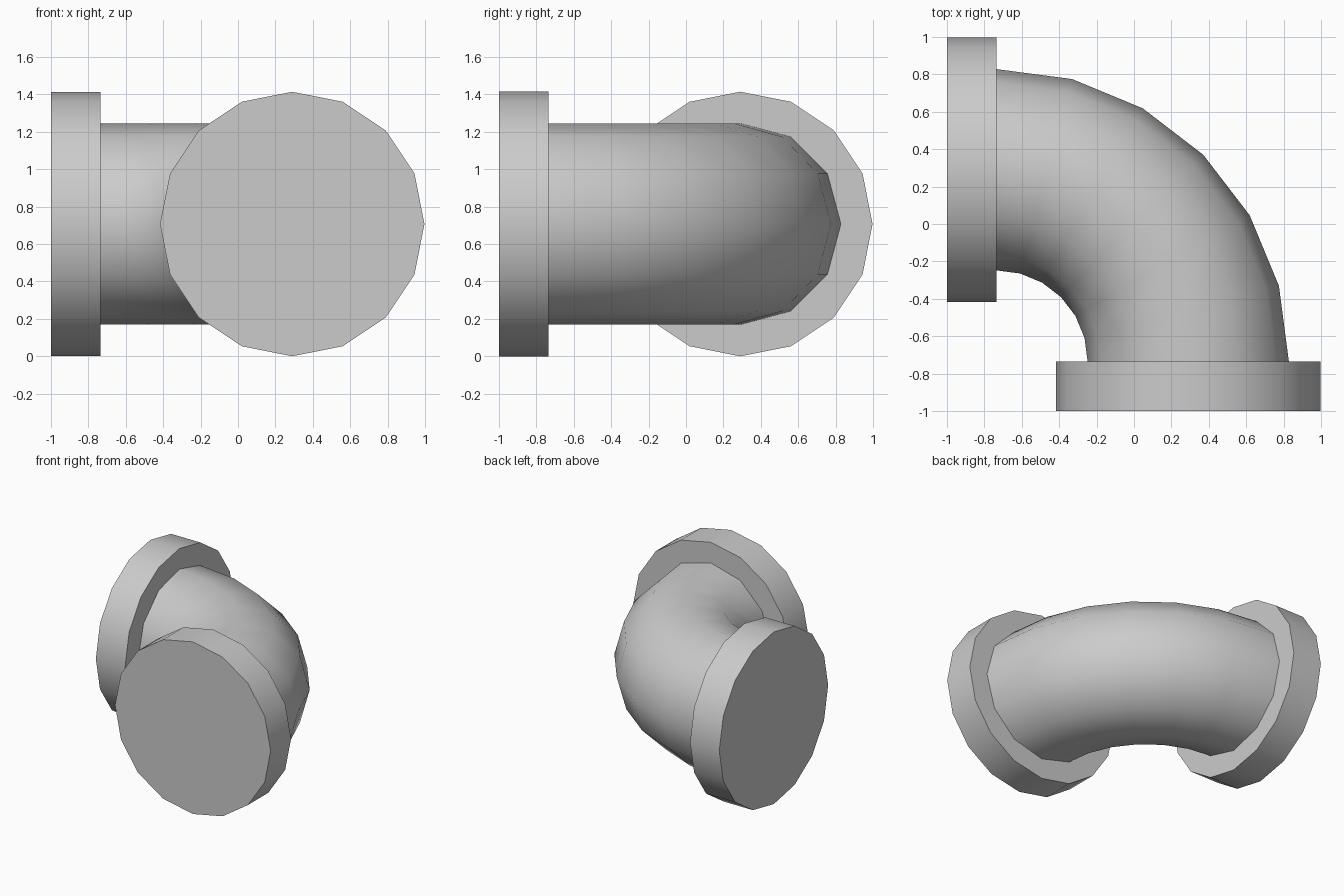
import bpy, bmesh
from math import radians
from mathutils import Vector, Matrix

cube = bpy.data.objects.get("Cube")
if cube:
    bpy.data.objects.remove(cube, do_unlink=True)

AXIS = 0.29          # offset of both pipe mouths from the centre
HEIGHT = 0.707       # height of the pipe axis, also the flange radius
PIPE_RADIUS = 0.538
JOINT = -0.735       # plane where the bend meets each flange
FLANGE_DEPTH = 1 + JOINT

grey = bpy.data.materials.new("pipe grey")
grey.use_nodes = True
colour = (0.6, 0.6, 0.6, 1)
grey.diffuse_color = colour
grey.node_tree.nodes["Principled BSDF"].inputs["Base Color"].default_value = colour


def finish(bm, name):
    bmesh.ops.recalc_face_normals(bm, faces=bm.faces)
    mesh = bpy.data.meshes.new(name)
    bm.to_mesh(mesh)
    bm.free()
    mesh.materials.append(grey)
    obj = bpy.data.objects.new(name, mesh)
    bpy.context.collection.objects.link(obj)
    bpy.ops.object.select_all(action='DESELECT')
    obj.select_set(True)
    bpy.context.view_layer.objects.active = obj
    bpy.ops.object.shade_smooth_by_angle(angle=radians(35))
    return obj


def flange(name, centre, turn):
    bm = bmesh.new()
    bmesh.ops.create_cone(bm, cap_ends=True, segments=16, radius1=HEIGHT,
                          radius2=HEIGHT, depth=FLANGE_DEPTH,
                          matrix=Matrix.Translation(centre) @ turn)
    finish(bm, name)


# Quarter bend: a ring at the front mouth swept round to the left-hand mouth
bm = bmesh.new()
ring = bmesh.ops.create_circle(
    bm, segments=12, radius=PIPE_RADIUS,
    matrix=Matrix.Translation((AXIS, JOINT, HEIGHT)) @ Matrix.Rotation(radians(90), 4, 'X'))
bmesh.ops.spin(bm, geom=ring["verts"] + bm.edges[:], cent=(JOINT, JOINT, HEIGHT),
               axis=(0, 0, 1), angle=radians(90), steps=6)
finish(bm, "elbow_pipe")

# Solid end flanges
middle = JOINT - FLANGE_DEPTH / 2
flange("front_flange", Vector((AXIS, middle, HEIGHT)), Matrix.Rotation(radians(90), 4, 'X'))
flange("side_flange", Vector((middle, AXIS, HEIGHT)), Matrix.Rotation(radians(90), 4, 'Y'))
